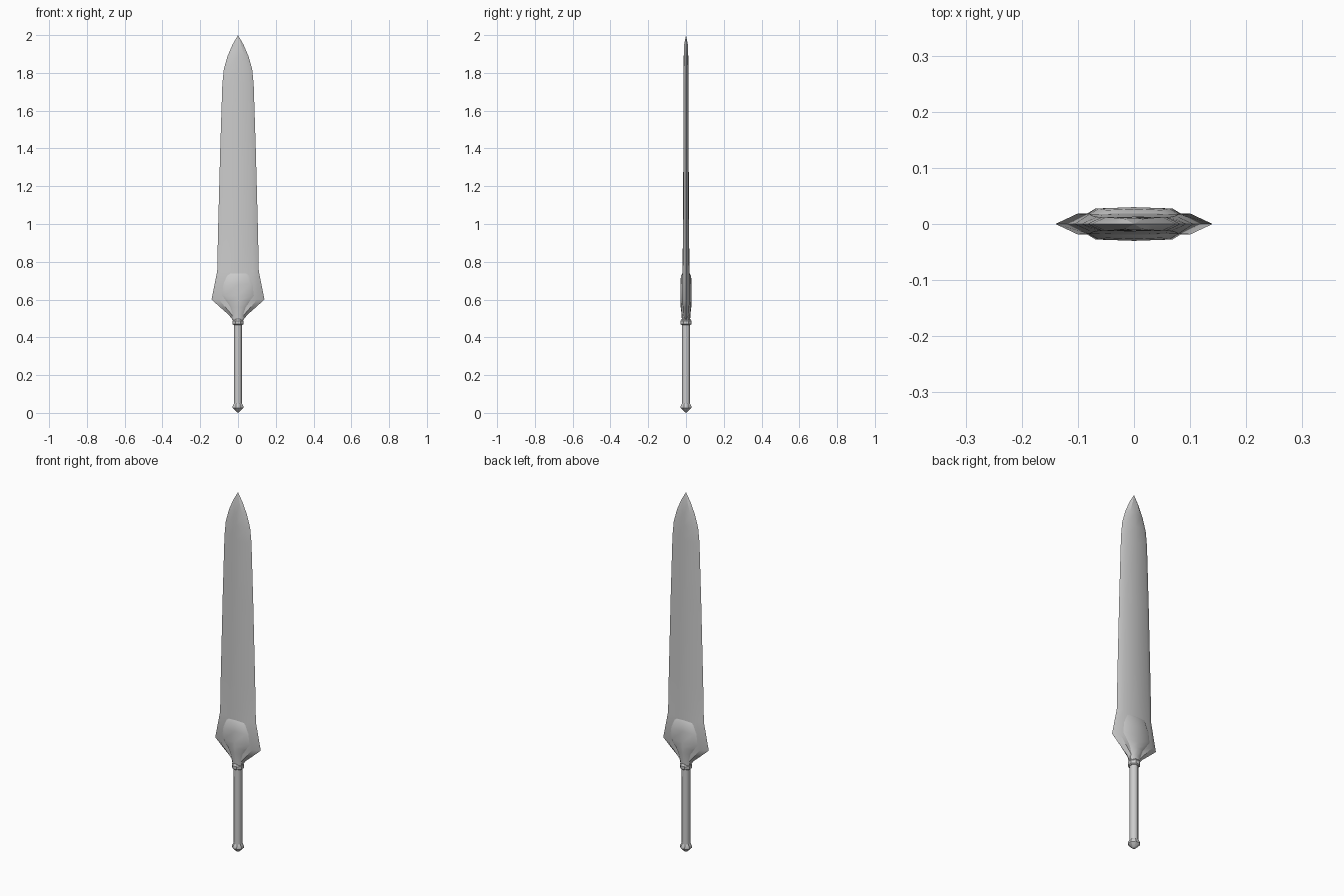
import bpy, bmesh, math

cube = bpy.data.objects.get("Cube")
if cube:
    bpy.data.objects.remove(cube, do_unlink=True)

steel = bpy.data.materials.new("grey steel")
steel.use_nodes = True
GREY = (0.6, 0.6, 0.6, 1)
steel.diffuse_color = GREY
steel.node_tree.nodes["Principled BSDF"].inputs["Base Color"].default_value = GREY


def loft(name, rings, angle):
    """Skin closed rings of equal size, stacked upwards, and cap both ends."""
    bm = bmesh.new()
    loops = [[bm.verts.new(p) for p in ring] for ring in rings]
    for low, high in zip(loops, loops[1:]):
        for i in range(len(low)):
            j = (i + 1) % len(low)
            bm.faces.new((low[i], low[j], high[j], high[i]))
    bm.faces.new(loops[0][::-1])
    bm.faces.new(loops[-1])
    bmesh.ops.remove_doubles(bm, verts=bm.verts, dist=0.0001)
    bmesh.ops.recalc_face_normals(bm, faces=bm.faces)
    mesh = bpy.data.meshes.new(name)
    bm.to_mesh(mesh)
    bm.free()
    mesh.materials.append(steel)
    obj = bpy.data.objects.new(name, mesh)
    bpy.context.collection.objects.link(obj)
    bpy.ops.object.select_all(action="DESELECT")
    obj.select_set(True)
    bpy.context.view_layer.objects.active = obj
    bpy.ops.object.shade_smooth_by_angle(angle=math.radians(angle))
    return obj


def flat_ring(z, width, depth, flat, rim=0.0):
    """Bevelled section: pointed at the sides, or with a rim of some thickness."""
    f = width * flat
    half = [(width, rim), (f, depth * 0.92), (0, depth), (-f, depth * 0.92), (-width, rim)]
    return [(x, y, z) for x, y in half] + [(-x, -y, z) for x, y in half]


def round_ring(z, radius, sides=8):
    turn = math.pi / sides
    return [(radius * math.cos(turn * (2 * i + 1)), radius * math.sin(turn * (2 * i + 1)), z)
            for i in range(sides)]


# Blade with flared shoulders: height, half width, half depth, flat share
blade = [(0.49, 0.026, 0.014, 0.6), (0.52, 0.05, 0.016, 0.65), (0.555, 0.09, 0.018, 0.7),
         (0.60, 0.14, 0.02, 0.72), (0.75, 0.11, 0.019, 0.72), (0.95, 0.106, 0.016, 0.7),
         (1.40, 0.094, 0.014, 0.7), (1.74, 0.083, 0.013, 0.7), (1.82, 0.075, 0.013, 0.68),
         (1.89, 0.055, 0.012, 0.62), (1.95, 0.029, 0.01, 0.55), (2.0, 0, 0, 0)]
loft("blade", [flat_ring(*row) for row in blade], 30)

# Raised guard over the root of the blade, tapering into the collar
guard = [(0.485, 0.026, 0.022, 0.6), (0.52, 0.034, 0.023, 0.6), (0.56, 0.05, 0.028, 0.6),
         (0.59, 0.075, 0.03, 0.62), (0.62, 0.098, 0.03, 0.7), (0.68, 0.09, 0.03, 0.7),
         (0.725, 0.07, 0.027, 0.7), (0.75, 0.05, 0.012, 0.7)]
loft("guard", [flat_ring(*row, rim=0.01) for row in guard], 40)


def turned(name, profile, angle=30):
    return loft(name, [round_ring(z, r) for z, r in profile], angle)


# Collar, octagonal grip and pommel
turned("collar", [(0.465, 0.025), (0.47, 0.031), (0.487, 0.032), (0.497, 0.025)])
turned("grip", [(0.035, 0.022), (0.475, 0.022)], 50)
turned("pommel", [(0.0, 0.0), (0.008, 0.012), (0.027, 0.031), (0.035, 0.031), (0.05, 0.022)])
